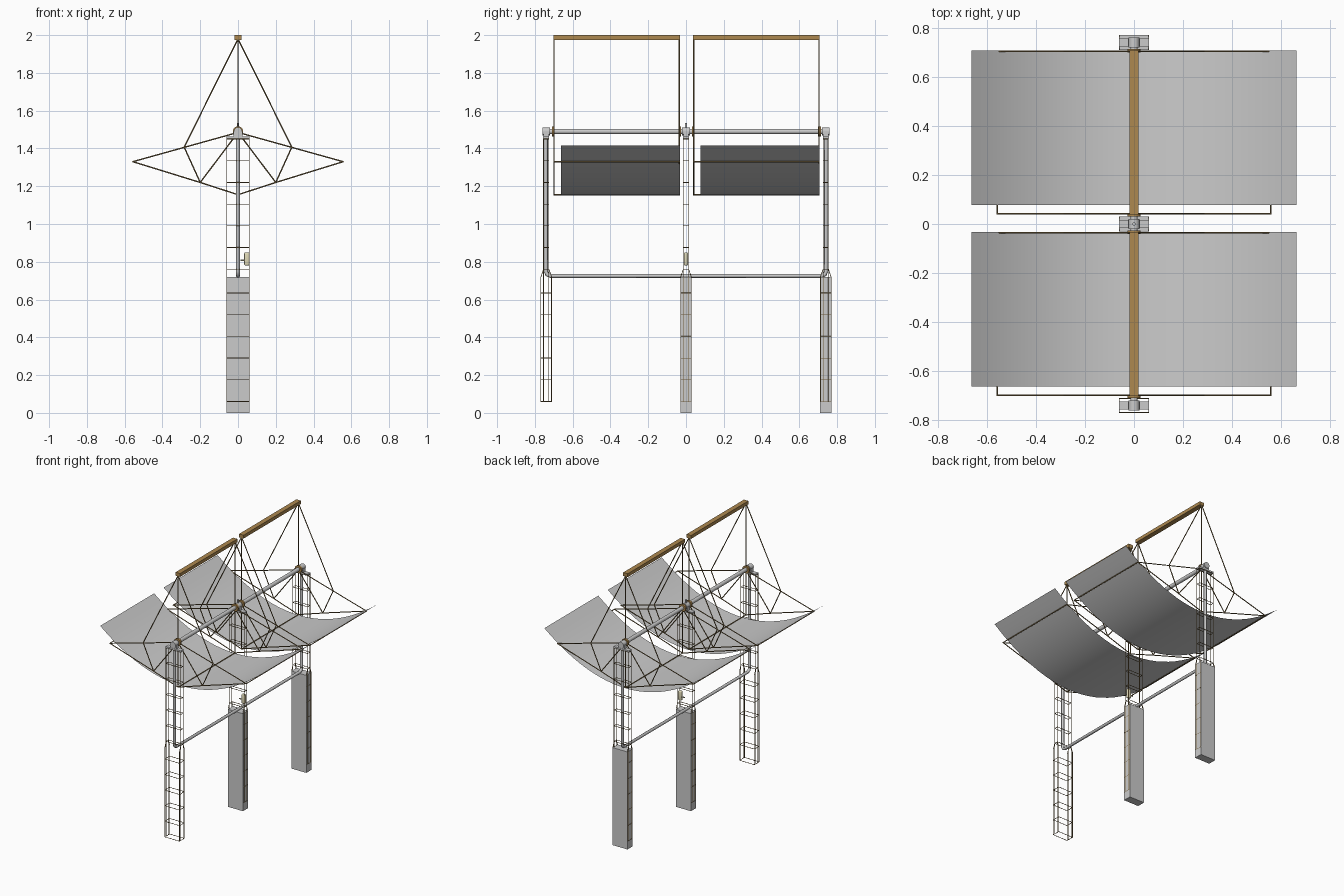
import bpy, bmesh, math
from mathutils import Vector

if "Cube" in bpy.data.objects:
    bpy.data.objects.remove(bpy.data.objects["Cube"])


def material(name, rgb):
    m = bpy.data.materials.new(name)
    m.diffuse_color = (*rgb, 1)
    m.use_nodes = True
    m.node_tree.nodes["Principled BSDF"].inputs["Base Color"].default_value = m.diffuse_color
    return m


WOOD = material("ochre", (0.42, 0.25, 0.08))
STEEL = material("bronze", (0.22, 0.15, 0.06))
IVORY = material("ivory", (0.75, 0.70, 0.48))


def finish(name, bm, mat=None, smooth=False):
    me = bpy.data.meshes.new(name)
    bm.to_mesh(me)
    bm.free()
    ob = bpy.data.objects.new(name, me)
    bpy.context.collection.objects.link(ob)
    if mat:
        me.materials.append(mat)
    if smooth:
        bpy.ops.object.select_all(action='DESELECT')
        ob.select_set(True)
        bpy.context.view_layer.objects.active = ob
        bpy.ops.object.shade_smooth_by_angle(angle=math.radians(40))
    return ob


def add_rod(bm, a, b, r, sides=6):
    a, b = Vector(a), Vector(b)
    d = b - a
    made = bmesh.ops.create_cone(bm, cap_ends=True, segments=sides,
                                 radius1=r, radius2=r, depth=d.length)
    mat = d.to_track_quat('Z', 'Y').to_matrix().to_4x4()
    mat.translation = (a + b) / 2
    bmesh.ops.transform(bm, matrix=mat, verts=made['verts'])


def rods(name, segments, r, mat=None, sides=6, smooth=False):
    bm = bmesh.new()
    for a, b in segments:
        add_rod(bm, a, b, r, sides)
    return finish(name, bm, mat, smooth)


def box(name, lo, hi, mat=None, bevel=0):
    bm = bmesh.new()
    bmesh.ops.create_cube(bm, size=1)
    for v in bm.verts:
        v.co = [l + (c + 0.5) * (h - l) for c, l, h in zip(v.co, lo, hi)]
    if bevel:
        bmesh.ops.bevel(bm, geom=bm.edges[:], offset=bevel, segments=3,
                        profile=0.5, affect='EDGES')
    return finish(name, bm, mat, bool(bevel))


def ring(cx, cy, z, hx, hy):
    c = [(cx + sx * hx, cy + sy * hy, z)
         for sx, sy in ((-1, -1), (1, -1), (1, 1), (-1, 1))]
    return [(c[i], c[(i + 1) % 4]) for i in range(4)]


def parabola(x):
    return 1.15 + 0.608 * x * x


TUBE_Z = 1.49

# Two collector modules
for n, off in (("front", 0.0), ("back", 0.74)):
    y0, y1 = -0.702 + off, -0.033 + off

    # Curved reflector sheet, open on its edges
    bm = bmesh.new()
    N = 24
    rows = []
    for i in range(N + 1):
        x = -0.662 + 1.324 * i / N
        rows.append([bm.verts.new((x, y, parabola(x)))
                     for y in (-0.662 + off, y1)])
    for a, b in zip(rows, rows[1:]):
        bm.faces.new((a[0], b[0], b[1], a[1]))
    finish(n + "_reflector", bm, smooth=True)

    # End trusses and the rods joining them
    segs = []
    for y in (y0 + 0.003, y1 - 0.003):
        top, hub, low = (0, y, 1.98), (0, y, 1.485), (0, y, 1.155)
        segs += [(top, hub), (hub, low)]
        for s in (-1, 1):
            tip, mid, knee = (s * .557, y, 1.33), (s * .285, y, 1.407), (s * .2, y, 1.22)
            segs += [(hub, tip), (top, mid), (mid, knee), (hub, knee),
                     (low, knee), (knee, tip)]
    for x, z in ((-.557, 1.33), (.557, 1.33), (0, 1.155)):
        segs.append(((x, y0, z), (x, y1, z)))
    rods(n + "_truss", segs, 0.0035, STEEL)

    # Counterweight beam, torque tube and its end collars
    box(n + "_top_beam", (-.018, y0, 1.975), (.018, y1, 2.0), WOOD)
    rods(n + "_tube", [((0, y0 - .02, TUBE_Z), (0, y1 + .02, TUBE_Z))],
         0.014, None, 20, True)
    rods(n + "_collars", [((0, y - .007, TUBE_Z), (0, y + .007, TUBE_Z))
                          for y in (y0, y1)], 0.027, WOOD, 20, True)

# Three lattice posts standing on footings
for n, cy in (("front", -0.74), ("middle", 0.0), ("back", 0.74)):
    segs = []
    for sx in (-1, 1):
        for sy in (-1, 1):
            x, inner, outer = sx * .06, cy + sy * .014, cy + sy * .028
            segs += [((x, inner, .06), (x, inner, 1.46)),
                     ((x, outer, .06), (x, outer, .72)),
                     ((x, outer, .72), (x, inner, .76))]
    for i in range(6):
        segs += ring(0, cy, .06 + .115 * i, .06, .028)
    for i in range(7):
        segs += ring(0, cy, .76 + .115 * i, .06, .014)
    rods(n + "_post_lattice", segs, 0.002, STEEL, 5)
    # The front cage is left bare, the others are cast in concrete
    if cy > -0.5:
        box(n + "_footing", (-.061, cy - .03, 0), (.061, cy + .03, .72))
    # Bearing on the post head
    box(n + "_bearing_plate", (-.062, cy - .016, 1.452), (.062, cy + .016, 1.462))
    box(n + "_bearing_pedestal", (-.024, cy - .014, 1.46), (.024, cy + .014, 1.49))
    rods(n + "_bearing", [((0, cy - .02, TUBE_Z), (0, cy + .02, TUBE_Z))],
         0.022, None, 20, True)

# Stem above the middle bearing
rods("middle_stem", [((0, 0, 1.49), (0, 0, 1.535))], 0.006, None, 12, True)

# Supply pipe: down one end post, along the base and up the other
cu = bpy.data.curves.new("supply_pipe", 'CURVE')
cu.dimensions = '3D'
cu.bevel_depth = 0.0105
cu.bevel_resolution = 2
cu.use_fill_caps = True
path = [(-.742, 1.485), (-.742, .75), (-.735, .732), (-.717, .725),
        (.717, .725), (.735, .732), (.742, .75), (.742, 1.485)]
sp = cu.splines.new('POLY')
sp.points.add(len(path) - 1)
for p, (y, z) in zip(sp.points, path):
    p.co = (0, y, z, 1)
bpy.context.collection.objects.link(bpy.data.objects.new("supply_pipe", cu))

# Drive actuator on the middle post
box("actuator", (.033, -.011, .78), (.06, .011, .85), IVORY, 0.007)
rods("actuator_arm", [((.012, 0, .808), (.04, 0, .808))], 0.004, IVORY, 10, True)
